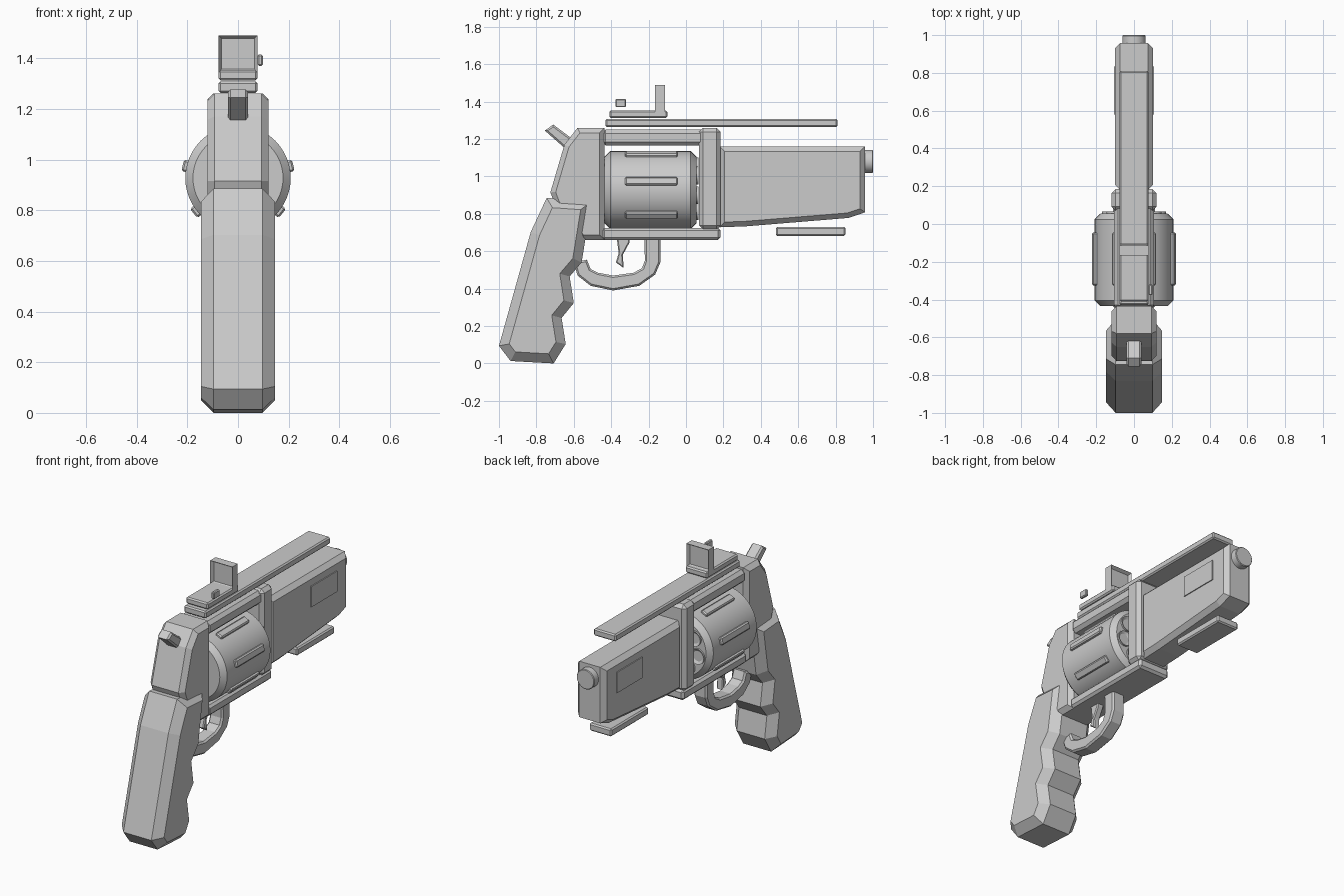
import bpy, bmesh, math
from mathutils import Matrix, Vector

if "Cube" in bpy.data.objects:
    bpy.data.objects.remove(bpy.data.objects["Cube"])

grey = bpy.data.materials.new("plain grey")
grey.diffuse_color = (0.6, 0.6, 0.6, 1)
grey.use_nodes = True
grey.node_tree.nodes["Principled BSDF"].inputs["Base Color"].default_value = grey.diffuse_color


def finish(name, bm, smooth=False):
    bmesh.ops.recalc_face_normals(bm, faces=bm.faces)
    me = bpy.data.meshes.new(name)
    bm.to_mesh(me)
    bm.free()
    me.materials.append(grey)
    ob = bpy.data.objects.new(name, me)
    bpy.context.collection.objects.link(ob)
    if smooth:
        bpy.ops.object.select_all(action='DESELECT')
        ob.select_set(True)
        bpy.context.view_layer.objects.active = ob
        bpy.ops.object.shade_smooth_by_angle(angle=math.radians(30))
    return ob


def slab(name, pts, half, bevel=0.0):
    """Side profile (y, z) extruded across x, with chamfered left and right rims."""
    bm = bmesh.new()
    a = [bm.verts.new((-half, y, z)) for y, z in pts]
    b = [bm.verts.new((half, y, z)) for y, z in pts]
    caps = [bm.faces.new(a), bm.faces.new(b[::-1])]
    n = len(pts)
    for i in range(n):
        j = (i + 1) % n
        bm.faces.new((a[j], a[i], b[i], b[j]))
    bmesh.ops.recalc_face_normals(bm, faces=bm.faces)
    if bevel:
        rim = list({e for f in caps for e in f.edges})
        bmesh.ops.bevel(bm, geom=rim, offset=bevel, segments=1, affect='EDGES',
                        clamp_overlap=False)
    return finish(name, bm)


def box_mesh(x0, x1, y0, y1, z0, z1, bevel=0.0):
    bm = bmesh.new()
    bmesh.ops.create_cube(bm, size=1)
    for v in bm.verts:
        v.co = Vector(((x0 + x1) / 2 + v.co.x * (x1 - x0),
                       (y0 + y1) / 2 + v.co.y * (y1 - y0),
                       (z0 + z1) / 2 + v.co.z * (z1 - z0)))
    if bevel:
        bmesh.ops.bevel(bm, geom=bm.edges[:], offset=bevel, segments=1, affect='EDGES')
    return bm


def box(name, half, y0, y1, z0, z1, bevel=0.008):
    return finish(name, box_mesh(-half, half, y0, y1, z0, z1, bevel))


def rod(name, r, y0, y1, x, z, bevel=0.0, segs=48, recess=None):
    """Round part along y, optionally with a recessed front face."""
    bm = bmesh.new()
    bmesh.ops.create_cone(bm, cap_ends=True, segments=segs, radius1=r, radius2=r, depth=y1 - y0)
    bmesh.ops.transform(bm, verts=bm.verts, matrix=Matrix.Translation((x, (y0 + y1) / 2, z))
                        @ Matrix.Rotation(-math.pi / 2, 4, 'X'))
    caps = [f for f in bm.faces if len(f.verts) > 4]
    if recess:
        tip = [max(caps, key=lambda f: f.calc_center_median().y)]
        bmesh.ops.inset_region(bm, faces=tip, thickness=recess[0])
        bmesh.ops.translate(bm, verts=tip[0].verts[:], vec=(0, -recess[1], 0))
    if bevel:
        rim = list({e for f in caps for e in f.edges})
        bmesh.ops.bevel(bm, geom=rim, offset=bevel, segments=1, affect='EDGES')
    return finish(name, bm, True)


# grip with finger grooves
slab("grip", [(-0.745, 0.885), (-0.505, 0.868), (-0.558, 0.54), (-0.622, 0.465), (-0.60, 0.323),
              (-0.665, 0.243), (-0.643, 0.104), (-0.708, 0.0), (-0.938, 0.013), (-1.0, 0.094),
              (-0.83, 0.703)], 0.147, 0.05)

# rear frame and hammer
slab("rear_frame", [(-0.435, 1.26), (-0.58, 1.26), (-0.65, 1.17), (-0.725, 0.915), (-0.69, 0.82),
                    (-0.56, 0.66), (-0.435, 0.66)], 0.12, 0.027)
slab("hammer", [(-0.755, 1.245), (-0.71, 1.277), (-0.58, 1.18), (-0.63, 1.135)], 0.04, 0.01)

# frame around the cylinder
box("top_strap", 0.105, -0.45, 0.18, 1.165, 1.25, 0.02)
box("bottom_strap", 0.11, -0.45, 0.185, 0.66, 0.725, 0.014)
box("front_post", 0.12, 0.07, 0.185, 0.715, 1.26, 0.022)

# cylinder with ribs and chambers
CZ = 0.927
rod("cylinder", 0.208, -0.435, 0.055, 0, CZ, 0.03)
for k in range(7):
    a = math.radians(-90 + k * 360 / 7)
    bm = box_mesh(0.17, 0.224, -0.325, -0.045, -0.023, 0.023, 0.007)
    bmesh.ops.transform(bm, verts=bm.verts, matrix=Matrix.Translation((0, 0, CZ))
                        @ Matrix.Rotation(-a, 4, 'Y'))
    finish(f"cylinder_rib_{k + 1}", bm)
    c = a + math.pi / 7
    rod(f"chamber_{k + 1}", 0.048, 0.03, 0.066, 0.125 * math.cos(c), CZ + 0.125 * math.sin(c),
        segs=24, recess=(0.016, 0.01))

# barrel, muzzle and side panels
slab("barrel", [(0.18, 1.16), (0.957, 1.16), (0.957, 0.808), (0.87, 0.778), (0.32, 0.733),
                (0.18, 0.728)], 0.1, 0.027)
rod("muzzle", 0.062, 0.94, 1.0, 0, 1.08, 0.004, 32)
for side, name in ((-1, "left"), (1, "right")):
    xs = sorted((side * 0.098, side * 0.106))
    finish(f"{name}_panel", box_mesh(xs[0], xs[1], 0.58, 0.835, 0.96, 1.09))

# rails
box("top_rail", 0.077, -0.43, 0.81, 1.263, 1.308)
box("under_rail", 0.077, 0.48, 0.853, 0.682, 0.73)

# sight: base, window and side knob
box("sight_base", 0.077, -0.41, -0.1, 1.312, 1.353)
bm = box_mesh(-0.077, 0.077, -0.167, -0.113, 1.345, 1.49)
ends = [f for f in bm.faces if abs(f.normal.y) > 0.9]
bmesh.ops.inset_individual(bm, faces=ends, thickness=0.017, depth=0)
for f in ends:
    bmesh.ops.translate(bm, verts=f.verts[:], vec=-f.normal * 0.02)
finish("sight_window", bm)
finish("sight_knob", box_mesh(0.077, 0.098, -0.377, -0.32, 1.37, 1.414, 0.005))

# trigger and its guard
slab("trigger", [(-0.37, 0.67), (-0.3, 0.67), (-0.303, 0.645), (-0.338, 0.58), (-0.333, 0.51),
                 (-0.375, 0.54), (-0.36, 0.59)], 0.022, 0.006)
outer = [(-0.137, 0.67), (-0.137, 0.54), (-0.165, 0.475), (-0.25, 0.415), (-0.39, 0.39),
         (-0.51, 0.415), (-0.58, 0.47), (-0.6, 0.54)]
inner = [(-0.53, 0.555), (-0.51, 0.505), (-0.47, 0.485), (-0.39, 0.47), (-0.28, 0.485),
         (-0.235, 0.51), (-0.22, 0.55), (-0.222, 0.67)]
slab("trigger_guard", outer + inner, 0.045, 0.01)
